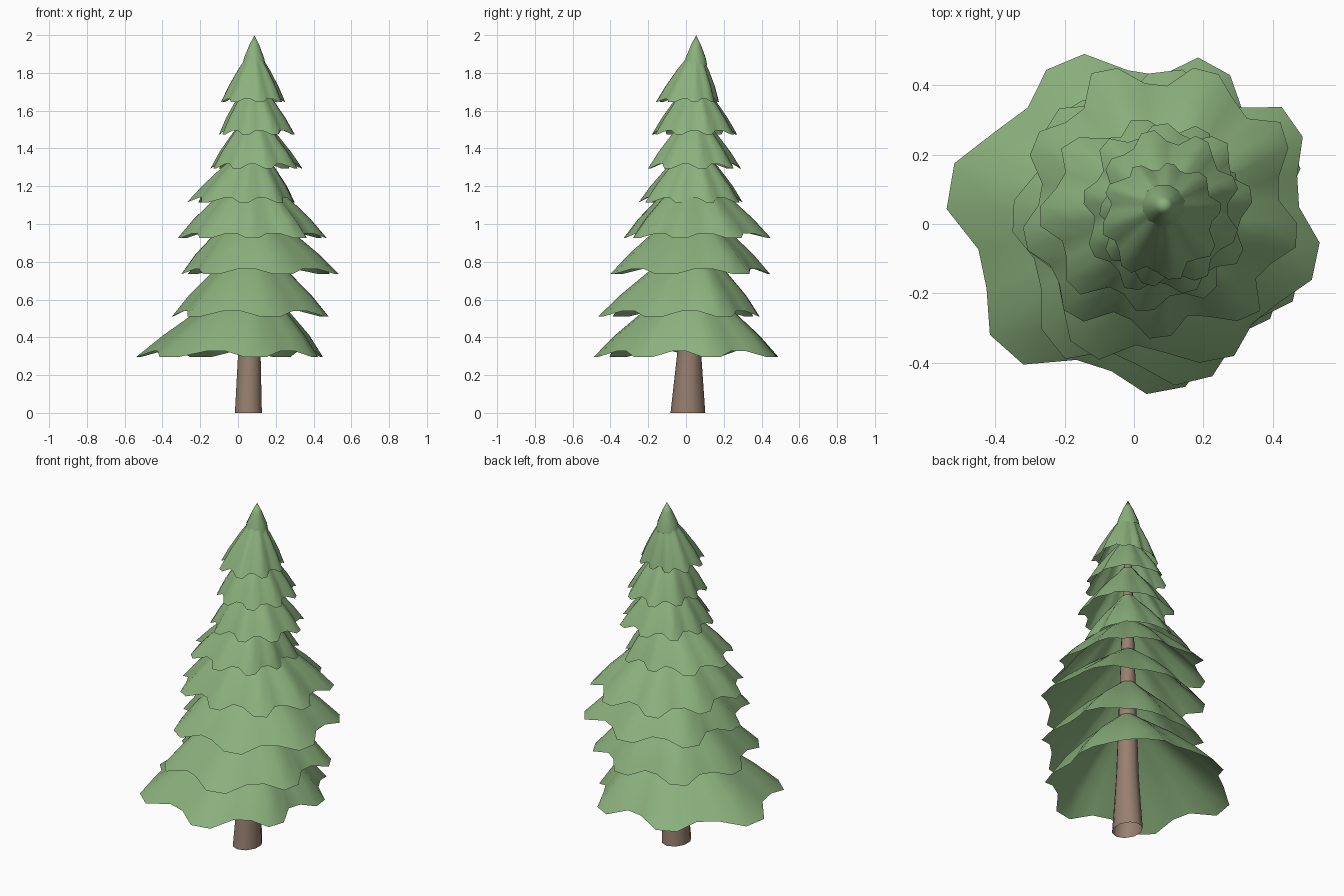
import bpy, bmesh, math, random
from mathutils import Vector

if "Cube" in bpy.data.objects:
    bpy.data.objects.remove(bpy.data.objects["Cube"])

random.seed(4)


def material(name, rgb):
    m = bpy.data.materials.new(name)
    m.diffuse_color = (*rgb, 1)
    m.use_nodes = True
    m.node_tree.nodes["Principled BSDF"].inputs["Base Color"].default_value = m.diffuse_color
    return m


GREEN = material("needle green", (0.26, 0.44, 0.205))
BROWN = material("bark brown", (0.31, 0.215, 0.16))


def axis(z):
    """Centre of the gently leaning trunk at height z."""
    return Vector((0.055 + 0.016 * z, 0.01 + 0.022 * z, z))


def loft(name, rings, mat, tip=None, angle=50):
    """Skin closed rings of points, optionally ending in a tip."""
    bm = bmesh.new()
    loops = [[bm.verts.new(p) for p in ring] for ring in rings]
    n = len(loops[0])
    for a, b in zip(loops, loops[1:]):
        for i in range(n):
            j = (i + 1) % n
            bm.faces.new((a[i], a[j], b[j], b[i]))
    if tip is not None:
        t = bm.verts.new(tip)
        for i in range(n):
            bm.faces.new((loops[-1][i], loops[-1][(i + 1) % n], t))
    mesh = bpy.data.meshes.new(name)
    bm.to_mesh(mesh)
    bm.free()
    mesh.materials.append(mat)
    ob = bpy.data.objects.new(name, mesh)
    bpy.context.collection.objects.link(ob)
    bpy.ops.object.select_all(action='DESELECT')
    ob.select_set(True)
    bpy.context.view_layer.objects.active = ob
    bpy.ops.object.shade_smooth_by_angle(angle=math.radians(angle))
    return ob


def circle(c, rx, ry, n):
    return [c + Vector((rx * math.cos(math.tau * (i + .5) / n),
                        ry * math.sin(math.tau * (i + .5) / n), 0)) for i in range(n)]


# Trunk, open at the foot, tapering up inside the branches
trunk = [(0, .075, .092), (.33, .062, .062), (1.0, .040, .040), (1.7, .020, .020)]
loft("trunk", [circle(axis(z), rx, ry, 10) for z, rx, ry in trunk], BROWN, tip=axis(1.76))

# Branch tiers: rim height, top height, x range, y range, first lobe angle, lobes
TIERS = [
    (0.295, 0.68, -.54, .45, -.49, .49, 171, 7),
    (0.51, 0.88, -.35, .48, -.465, .39, -26, 7),
    (0.735, 1.08, -.30, .535, -.40, .445, -16, 7),
    (0.925, 1.26, -.32, .47, -.33, .45, 31, 9),
    (1.115, 1.41, -.27, .30, -.25, .30, 102, 9),
    (1.295, 1.58, -.145, .34, -.20, .29, 10, 9),
    (1.475, 1.76, -.10, .30, -.18, .27, 60, 9),
    (1.645, 1.92, -.09, .25, -.16, .175, 0, 9),
]
# Four rim points per lobe: two at the tip, two in the notch
SHAPE = (1.0, 1.0, 0.85, 0.88)
# Skirt: relative height, relative radius, how much of the lobes remains
PROFILE = ((0, 1, 1), (.3, .79, .85), (.62, .51, .7), (.84, .28, .5))


def fit(v, lo, hi, vmin, vmax):
    return v * hi / vmax if v > 0 else v * lo / vmin


for k, (z0, z1, xl, xr, yl, yr, start, lobes) in enumerate(TIERS):
    c = axis(z0)
    n = lobes * 4
    raw = []
    for i in range(n):
        a = math.radians(start) + math.tau * (i - .5) / n
        # Uneven reach on each side of the trunk
        x, y = math.cos(a), math.sin(a)
        rx = xr - c.x if x > 0 else c.x - xl
        ry = yr - c.y if y > 0 else c.y - yl
        r = rx * ry / math.hypot(ry * x, rx * y)
        r *= SHAPE[i % 4] * random.uniform(.98, 1.02) * (1 + .05 * math.sin(2 * a) ** 2)
        raw.append((x * r, y * r))
    xs, ys = [p[0] for p in raw], [p[1] for p in raw]
    rim = [Vector((fit(x, xl - c.x, xr - c.x, min(xs), max(xs)),
                   fit(y, yl - c.y, yr - c.y, min(ys), max(ys)), 0)) for x, y in raw]
    mean = sum(p.length for p in rim) / n
    rings = []
    for h, r, keep in PROFILE:
        z = z0 + h * (z1 - z0)
        ring = []
        for i, p in enumerate(rim):
            reach = mean + (p.length - mean) * keep
            lift = 0 if i % 4 < 2 else (.032 - .002 * k) * (1 - h) ** 2
            ring.append(axis(z) + p.normalized() * reach * r + Vector((0, 0, lift)))
        rings.append(ring)
    top_r = min(.05 - .003 * k, mean * .14)
    rings.append([axis(z1) + p.normalized() * top_r for p in rim])
    loft(f"branch_tier_{k + 1}", rings, GREEN, angle=60)

# Pointed crown
crown = [(1.84, .064), (1.88, .055), (1.95, .026)]
loft("crown_tip", [circle(axis(z), r, r, 12) for z, r in crown], GREEN, tip=axis(2.0))
